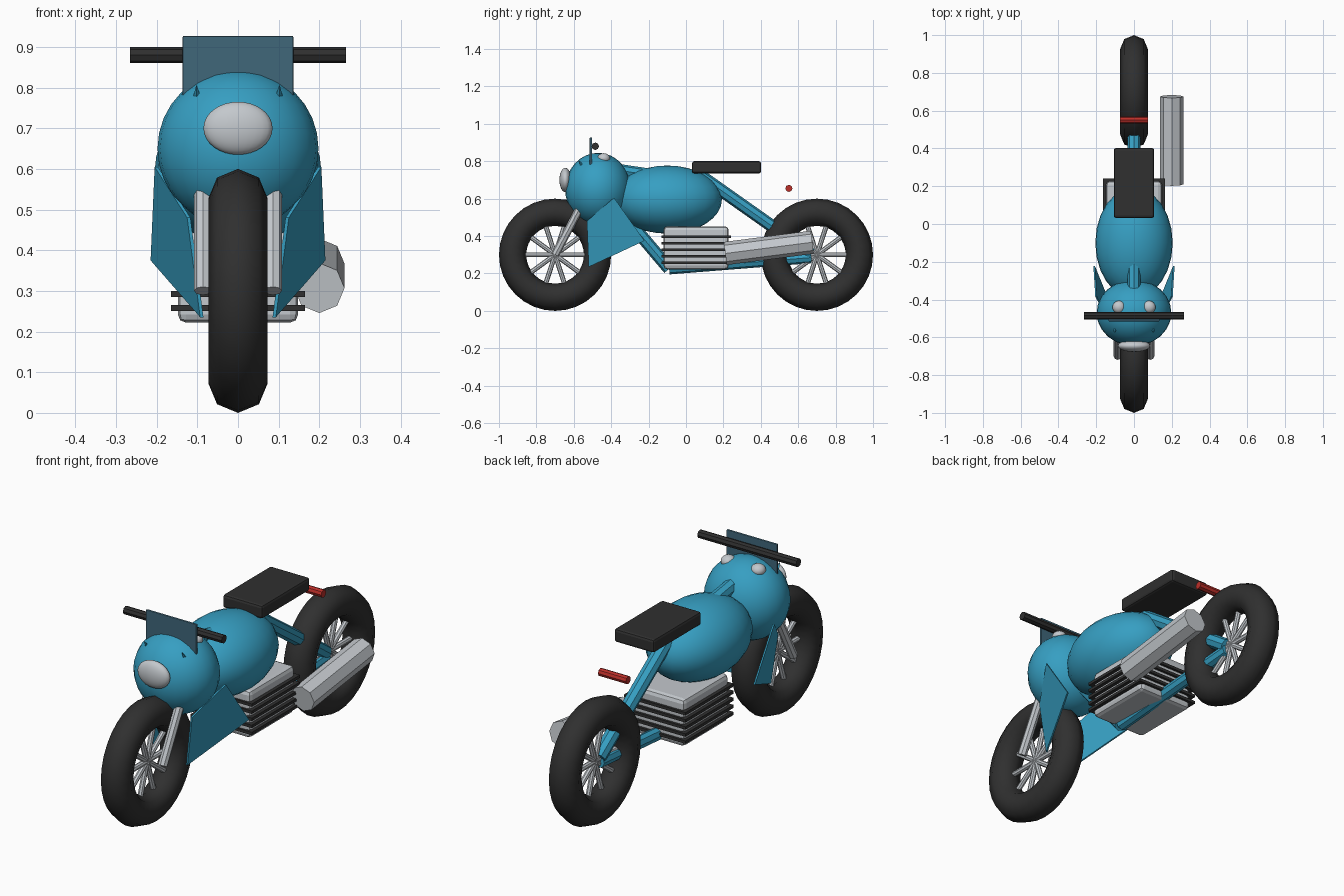
import bpy, bmesh, math
from mathutils import Vector, Matrix

if "Cube" in bpy.data.objects:
    bpy.data.objects.remove(bpy.data.objects["Cube"])


def mat(name, rgb):
    m = bpy.data.materials.new(name)
    m.diffuse_color = (*rgb, 1)
    m.use_nodes = True
    m.node_tree.nodes["Principled BSDF"].inputs["Base Color"].default_value = m.diffuse_color
    return m


BLUE = mat("blue paint", (0.037, 0.345, 0.54))
DARK = mat("dark rubber", (0.029, 0.029, 0.029))
METAL = mat("light metal", (0.55, 0.58, 0.61))
RED = mat("red lens", (0.5, 0.028, 0.022))
SCREEN = mat("smoky blue screen", (0.05, 0.135, 0.195))


def make(name, bm, m, smooth=False):
    bmesh.ops.recalc_face_normals(bm, faces=bm.faces)
    me = bpy.data.meshes.new(name)
    bm.to_mesh(me)
    bm.free()
    me.materials.append(m)
    for p in me.polygons:
        p.use_smooth = smooth
    ob = bpy.data.objects.new(name, me)
    bpy.context.collection.objects.link(ob)
    return ob


def add_tube(bm, a, b, r, r2=None, sides=8):
    a, b = Vector(a), Vector(b)
    d = b - a
    rot = d.to_track_quat('Z', 'Y').to_matrix().to_4x4()
    bmesh.ops.create_cone(bm, cap_ends=True, segments=sides, radius1=r,
                          radius2=r if r2 is None else r2, depth=d.length,
                          matrix=Matrix.Translation((a + b) / 2) @ rot)


def tube(name, a, b, r, m, r2=None, sides=8):
    bm = bmesh.new()
    add_tube(bm, a, b, r, r2, sides)
    return make(name, bm, m)


def ball(name, c, radii, m):
    bm = bmesh.new()
    bmesh.ops.create_uvsphere(bm, u_segments=24, v_segments=16, radius=1,
                              matrix=Matrix.Translation(c) @ Matrix.Diagonal((*radii, 1)))
    return make(name, bm, m, True)


def box(name, lo, hi, m, bevel=0):
    lo, hi = Vector(lo), Vector(hi)
    bm = bmesh.new()
    bmesh.ops.create_cube(bm, size=1, matrix=Matrix.Translation((lo + hi) / 2)
                          @ Matrix.Diagonal((*(hi - lo), 1)))
    if bevel:
        bmesh.ops.bevel(bm, geom=bm.edges[:], offset=bevel, segments=2,
                        profile=0.5, affect='EDGES')
    return make(name, bm, m)


# Wheels: octagonal-section tyre with five crossing spokes
def wheel(prefix, y):
    c = Vector((0, y, 0.30))
    bm = bmesh.new()
    n, k, major, minor = 32, 8, 0.227, 0.073
    rings = []
    for i in range(n):
        a = 2 * math.pi * i / n
        ring = []
        for j in range(k):
            t = 2 * math.pi * j / k
            rad = major + minor * math.cos(t)
            ring.append(bm.verts.new(c + Vector((minor * math.sin(t),
                                                 rad * math.cos(a), rad * math.sin(a)))))
        rings.append(ring)
    for i in range(n):
        p, q = rings[i], rings[(i + 1) % n]
        for j in range(k):
            bm.faces.new((p[j], q[j], q[(j + 1) % k], p[(j + 1) % k]))
    make(prefix + "_tyre", bm, DARK, True)
    bm = bmesh.new()
    for i in range(5):
        a = math.pi * i / 5
        d = Vector((0, math.cos(a), math.sin(a))) * 0.17
        add_tube(bm, c - d, c + d, 0.013)
    make(prefix + "_spokes", bm, METAL)


wheel("front", -0.70)
wheel("rear", 0.70)

# Bodywork
ball("front_cowl", (0, -0.47, 0.65), (0.198, 0.176, 0.195), BLUE)
ball("fuel_tank", (0, -0.10, 0.595), (0.205, 0.292, 0.182), BLUE)
ball("headlight", (0, -0.645, 0.70), (0.085, 0.032, 0.065), METAL)
box("windscreen", (-0.136, -0.515, 0.77), (0.136, -0.503, 0.927), SCREEN, 0.003)

# Frame tubes running in a loop along the centre line
neck, saddle = (0, -0.45, 0.765), (0, 0.12, 0.68)
axle, base = (0, 0.67, 0.305), (0, -0.09, 0.225)
tube("top_frame_tube", neck, saddle, 0.034, BLUE)
tube("rear_frame_tube", (0, 0.06, 0.735), axle, 0.034, BLUE)
tube("lower_frame_tube", base, (0, 0.67, 0.285), 0.03, BLUE)
tube("down_frame_tube", (0, -0.45, 0.65), base, 0.034, BLUE)

# Paired parts
for side, s in (("left", -1), ("right", 1)):
    tube(side + "_fork", (s * 0.086, -0.70, 0.30), (s * 0.086, -0.565, 0.555), 0.022, METAL)
    tube(side + "_cowl_point", (s * 0.10, -0.54, 0.755), (s * 0.102, -0.575, 0.805),
         0.016, BLUE, 0.001, 4)
    ball(side + "_gauge", (s * 0.08, -0.44, 0.815), (0.034, 0.034, 0.028), METAL)
    # Thin four-cornered leg shield
    bm = bmesh.new()
    outline = [(0.205, -0.385, 0.605), (0.215, -0.222, 0.375),
               (0.093, -0.52, 0.235), (0.125, -0.53, 0.48)]
    loops = [[bm.verts.new((s * (x + o), y, z)) for x, y, z in outline] for o in (0, -0.008)]
    bm.faces.new(loops[0])
    bm.faces.new(loops[1][::-1])
    for i in range(4):
        j = (i + 1) % 4
        bm.faces.new((loops[0][i], loops[0][j], loops[1][j], loops[1][i]))
    make(side + "_leg_shield", bm, BLUE)

# Controls, seat and tail light
tube("handlebar", (-0.265, -0.485, 0.88), (0.265, -0.485, 0.88), 0.02, DARK)
box("seat", (-0.107, 0.032, 0.735), (0.107, 0.402, 0.80), DARK, 0.012)
tube("tail_light", (-0.075, 0.55, 0.655), (0.075, 0.55, 0.655), 0.019, RED)

# Engine block with cooling fins
box("engine_block", (-0.148, -0.12, 0.222), (0.148, 0.228, 0.452), METAL, 0.02)
for i in range(5):
    z = 0.258 + 0.0345 * i
    box(f"cooling_fin_{i + 1}", (-0.165, -0.13, z - 0.007), (0.165, 0.24, z + 0.007), DARK)

# Single exhaust on the right
tube("exhaust", (0.20, 0.21, 0.307), (0.20, 0.675, 0.367), 0.062, METAL)
